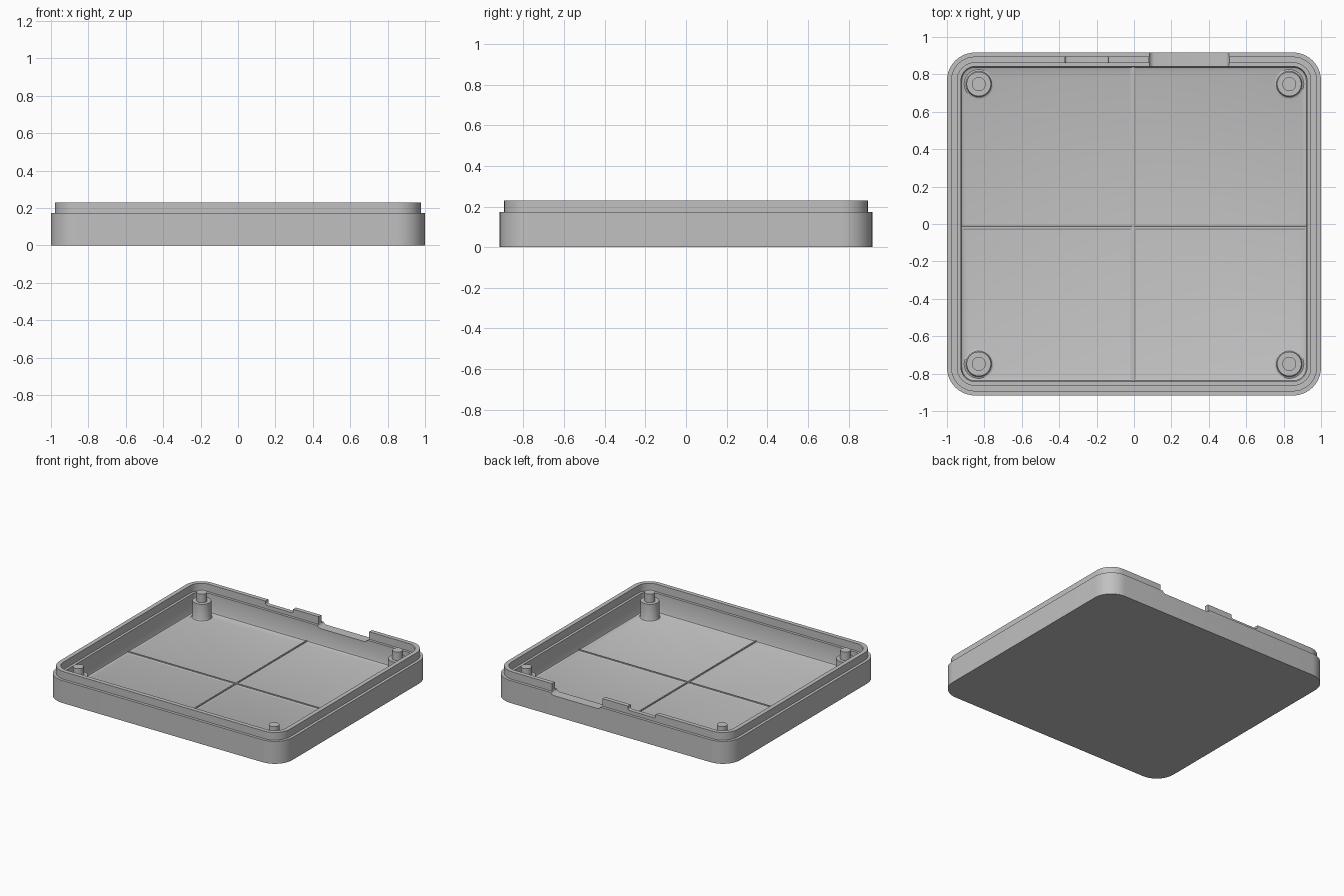
import bpy, bmesh
from math import sin, cos, pi, radians

HALF_X, HALF_Y, CORNER = 1.0, 0.917, 0.15
FLOOR = 0.025

if "Cube" in bpy.data.objects:
    bpy.data.objects.remove(bpy.data.objects["Cube"], do_unlink=True)

grey = bpy.data.materials.new("plain grey plastic")
grey.use_nodes = True
grey.diffuse_color = (0.53, 0.53, 0.53, 1)
grey.node_tree.nodes["Principled BSDF"].inputs["Base Color"].default_value = grey.diffuse_color


def make_object(name, bm):
    bmesh.ops.recalc_face_normals(bm, faces=bm.faces)
    mesh = bpy.data.meshes.new(name)
    bm.to_mesh(mesh)
    bm.free()
    mesh.materials.append(grey)
    obj = bpy.data.objects.new(name, mesh)
    bpy.context.collection.objects.link(obj)
    return obj


def activate(obj):
    bpy.ops.object.select_all(action='DESELECT')
    obj.select_set(True)
    bpy.context.view_layer.objects.active = obj


def smooth(obj):
    activate(obj)
    bpy.ops.object.shade_smooth_by_angle(angle=radians(30))


def loft(name, rings):
    """Skin a stack of equal-length rings and cap both ends."""
    bm = bmesh.new()
    loops = [[bm.verts.new(p) for p in ring] for ring in rings]
    n = len(loops[0])
    for a, b in zip(loops, loops[1:]):
        for i in range(n):
            j = (i + 1) % n
            bm.faces.new((a[i], a[j], b[j], b[i]))
    bm.faces.new(loops[0])
    bm.faces.new(loops[-1])
    return make_object(name, bm)


def rounded_ring(inset, z, steps=10):
    r = CORNER - inset
    points = []
    for q, (sx, sy) in enumerate(((1, 1), (-1, 1), (-1, -1), (1, -1))):
        for k in range(steps + 1):
            a = (q + k / steps) * pi / 2
            points.append((sx * (HALF_X - CORNER) + r * cos(a),
                           sy * (HALF_Y - CORNER) + r * sin(a), z))
    return points


def round_ring(x, y, r, z, n=32):
    return [(x + r * cos(2 * pi * k / n), y + r * sin(2 * pi * k / n), z) for k in range(n)]


def notch_cutter(x0, x1, bottom, r):
    """Slot with rounded lower corners, running through the back wall."""
    top = 0.4
    outline = [(x0, top)]
    for cx, start in ((x0 + r, pi), (x1 - r, 1.5 * pi)):
        for k in range(7):
            a = start + k / 6 * pi / 2
            outline.append((cx + r * cos(a), bottom + r + r * sin(a)))
    outline.append((x1, top))
    return loft("notch_cutter", [[(x, y, z) for x, z in outline] for y in (0.7, 1.1)])


# Tray: outer wall, stepped lip, inner ledge, filleted floor
profile = [(0, 0), (0, 0.172), (0.022, 0.172), (0.022, 0.23), (0.055, 0.23),
           (0.055, 0.172), (0.075, 0.172), (0.075, FLOOR + 0.014),
           (0.079, FLOOR + 0.005), (0.089, FLOOR)]
tray = loft("tray", [rounded_ring(i, z) for i, z in profile])

# Connector openings in the back lip
for x0, x1, bottom, r in ((0.08, 0.51, 0.155, 0.03), (-0.37, -0.135, 0.2, 0.015)):
    cutter = notch_cutter(x0, x1, bottom, r)
    cutter.hide_render = True
    activate(tray)
    mod = tray.modifiers.new("notch", 'BOOLEAN')
    mod.operation, mod.solver, mod.object = 'DIFFERENCE', 'EXACT', cutter
    bpy.ops.object.modifier_apply(modifier=mod.name)
    bpy.data.objects.remove(cutter, do_unlink=True)
smooth(tray)

# Corner posts with a filleted foot and a locating pin
post_profile = [(0.078, FLOOR - 0.005), (0.078, FLOOR), (0.069, FLOOR + 0.004),
                (0.065, FLOOR + 0.014), (0.065, 0.155), (0.037, 0.155), (0.037, 0.22)]
for side, x in (("right", -0.83), ("left", 0.83)):
    for end, y in (("front", -0.748), ("back", 0.748)):
        smooth(loft(f"{end}_{side}_post", [round_ring(x, y, r, z) for r, z in post_profile]))

# Low crossing ribs on the floor, with flared feet
rib_section = [(-0.015, FLOOR - 0.005), (-0.015, FLOOR), (-0.006, FLOOR + 0.004),
               (-0.005, FLOOR + 0.01), (0.005, FLOOR + 0.01), (0.006, FLOOR + 0.004),
               (0.015, FLOOR), (0.015, FLOOR - 0.005)]
loft("lengthwise_rib", [[(u - 0.005, y, z) for u, z in rib_section] for y in (-0.845, 0.845)])
loft("crosswise_rib", [[(x, u - 0.018, z) for u, z in rib_section] for x in (-0.93, 0.93)])
